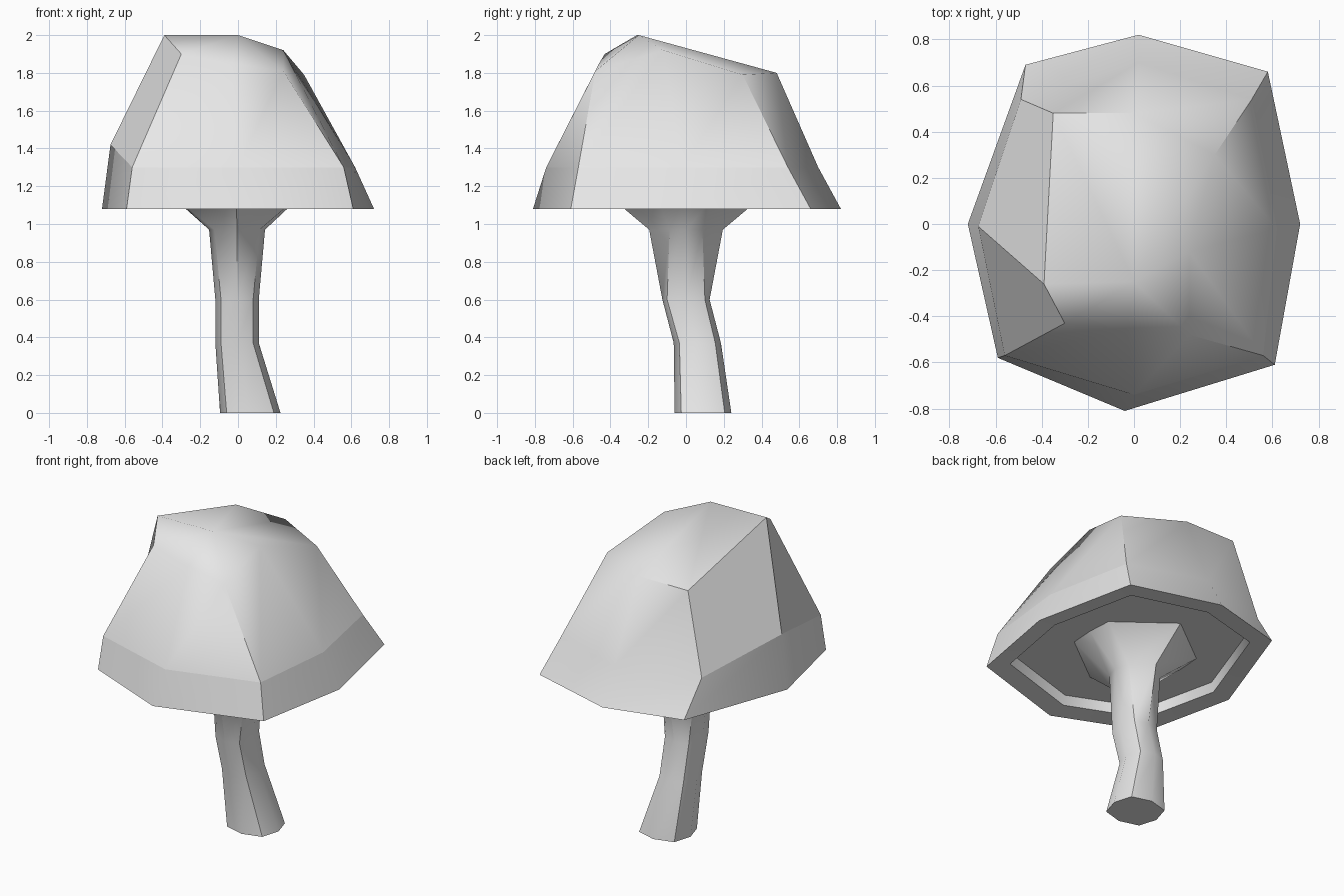
import bpy, bmesh, math

if "Cube" in bpy.data.objects:
    bpy.data.objects.remove(bpy.data.objects["Cube"])

GREY = (0.8, 0.8, 0.8, 1)
mat = bpy.data.materials.new("plain grey")
mat.use_nodes = True
mat.diffuse_color = GREY
mat.node_tree.nodes["Principled BSDF"].inputs["Base Color"].default_value = GREY


def add_ring(bm, points):
    return [bm.verts.new(p) for p in points]


def bridge(bm, lower, upper):
    """Join two rings with quads."""
    n = len(lower)
    for i in range(n):
        j = (i + 1) % n
        bm.faces.new((lower[i], lower[j], upper[j], upper[i]))


def finish(bm, name, angle, creases):
    """Smooth shading that keeps steep edges and the given creases sharp."""
    bmesh.ops.recalc_face_normals(bm, faces=bm.faces[:])
    for face in bm.faces:
        face.smooth = True
    for edge in bm.edges:
        edge.smooth = edge.calc_face_angle(0) < math.radians(angle)
    for pair in creases:
        bm.edges.get(pair).smooth = False
    mesh = bpy.data.meshes.new(name)
    bm.to_mesh(mesh)
    bm.free()
    mesh.materials.append(mat)
    obj = bpy.data.objects.new(name, mesh)
    bpy.context.collection.objects.link(obj)


# Cap outlines, each starting at the back and running by the right side to the front
RIM_Z, CEILING_Z = 1.08, 1.15
rim_plan = [(.02, .82), (-.47, .69), (-.72, 0), (-.59, -.58),
            (-.04, -.81), (.61, -.61), (.72, 0), (.58, .66)]
shoulder_pts = [(.02, .7, 1.3), (-.49, .54, 1.3), (-.675, -.01, 1.42), (-.56, -.57, 1.3),
                (0, -.74, 1.3), (.56, -.57, 1.3), (.62, -.02, 1.3), (.51, .54, 1.3)]
crown_pts = [(0, .48, 1.8), (-.35, .48, 1.8), (-.39, -.26, 2), (-.3, -.43, 1.9),
             (-.03, -.46, 1.85), (.24, -.48, 1.81), (.24, -.12, 1.92), (.35, .3, 1.79)]

# Cap with a narrow lip and a shallow hollow underneath
bm = bmesh.new()
ceiling = add_ring(bm, [(x * .82, y * .82, CEILING_Z) for x, y in rim_plan])
lip = add_ring(bm, [(x * .84, y * .84, RIM_Z + .01) for x, y in rim_plan])
rim = add_ring(bm, [(x, y, RIM_Z) for x, y in rim_plan])
shoulder = add_ring(bm, shoulder_pts)
crown = add_ring(bm, crown_pts)
loops = [ceiling, lip, rim, shoulder, crown]
for lower, upper in zip(loops, loops[1:]):
    bridge(bm, lower, upper)
bm.faces.new(ceiling)
peak = bm.verts.new((0, -.25, 2))
for i in range(len(crown)):
    bm.faces.new((crown[i - 1], crown[i], peak))
# The band is creased except across the back, and at every second corner
creases = [(shoulder[i], shoulder[i + 1]) for i in range(1, 7)]
creases += [(rim[i], shoulder[i]) for i in range(1, 8, 2)]
# The narrow flat facet on the right
creases += [(crown[2], crown[3]), (shoulder[2], crown[2]), (shoulder[3], crown[3])]
finish(bm, "cap", 55, creases)

# Bent eight-sided stem that flares into the cap:
# centre x, y, height, half widths, then offset of the diagonal corners
sections = [(.065, .09, 0, .16, .15, .125, .115),
            (-.005, .06, .37, .115, .125, .085, .095),
            (-.005, 0, .6, .115, .125, .085, .1),
            (-.005, 0, .97, .148, .195, .12, .087),
            (-.01, 0, CEILING_Z, .345, .41, .335, .155)]
bm = bmesh.new()
rings = []
for cx, cy, z, rx, ry, dx, dy in sections:
    plan = [(rx, 0), (dx, dy), (0, ry), (-dx, dy), (-rx, 0), (-dx, -dy), (0, -ry), (dx, -dy)]
    rings.append(add_ring(bm, [(cx + x, cy + y, z) for x, y in plan]))
for lower, upper in zip(rings, rings[1:]):
    bridge(bm, lower, upper)
bm.faces.new(rings[0])
bm.faces.new(rings[-1])
# Creases run up the diagonal corners as far as the flare
creases = [(rings[k][i], rings[k + 1][i]) for k in range(3) for i in range(1, 8, 2)]
finish(bm, "stem", 50, creases)
